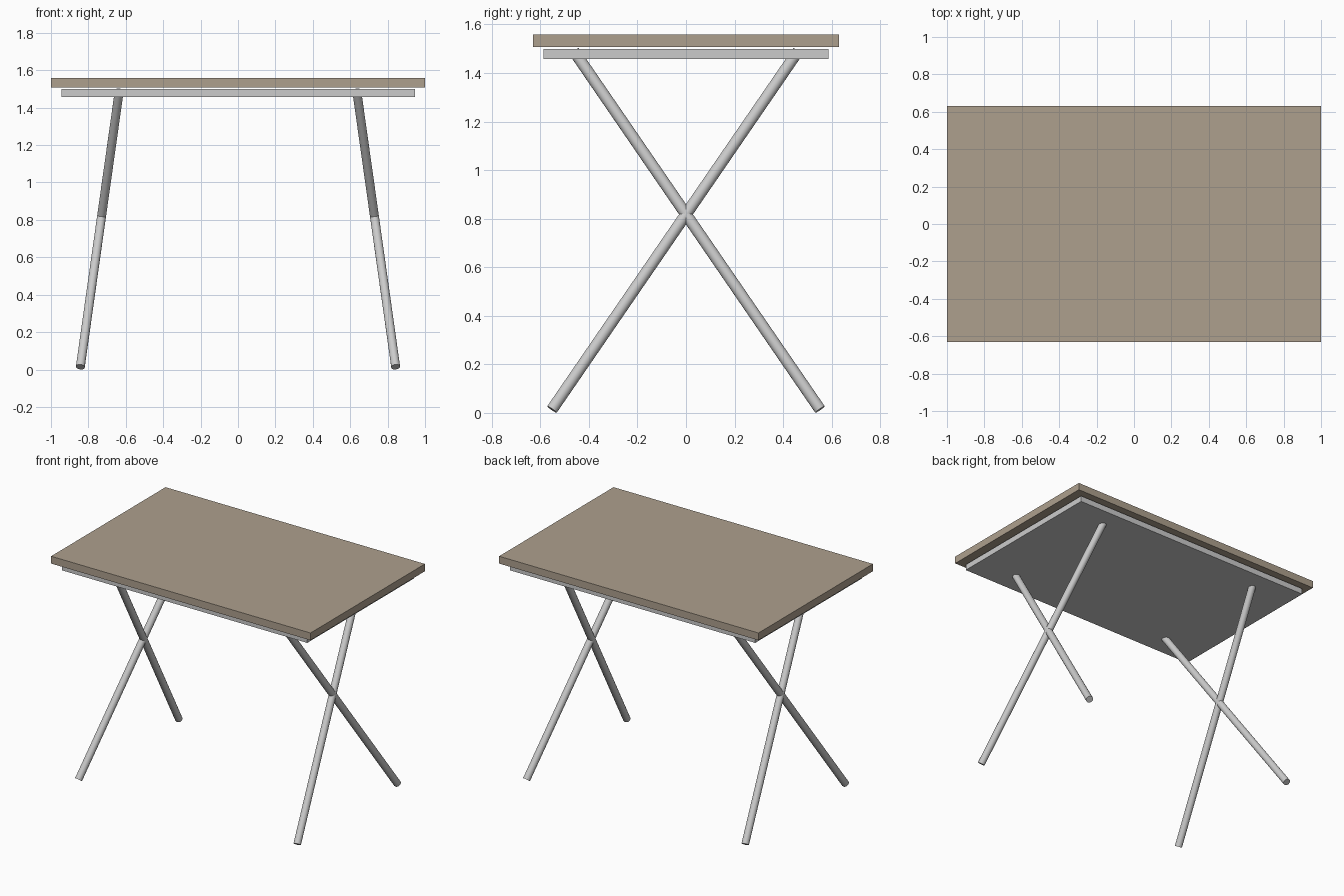
import bpy
from mathutils import Vector

if "Cube" in bpy.data.objects:
    bpy.data.objects.remove(bpy.data.objects["Cube"])

wood = bpy.data.materials.new("wood")
wood.diffuse_color = (0.42, 0.35, 0.27, 1)
wood.use_nodes = True
wood.node_tree.nodes["Principled BSDF"].inputs["Base Color"].default_value = wood.diffuse_color


def slab(name, sx, sy, z0, z1):
    bpy.ops.mesh.primitive_cube_add(size=1, location=(0, 0, (z0 + z1) / 2))
    ob = bpy.context.object
    ob.name = name
    ob.scale = (sx, sy, z1 - z0)
    bpy.ops.object.transform_apply(location=False, rotation=False, scale=True)
    return ob


def rod(name, a, b, r=0.024):
    a, b = Vector(a), Vector(b)
    bpy.ops.mesh.primitive_cylinder_add(vertices=16, radius=r, depth=(b - a).length,
                                        location=(a + b) / 2)
    ob = bpy.context.object
    ob.name = name
    ob.rotation_euler = (b - a).to_track_quat('Z', 'Y').to_euler()
    bpy.ops.object.shade_smooth_by_angle()
    return ob


# Wooden top and the grey panel just beneath it
top = slab("table_top", 2.0, 1.26, 1.507, 1.558)
top.data.materials.append(wood)
slab("under_panel", 1.89, 1.175, 1.458, 1.499)

# Crossed legs, leaning inward towards the top
for side, sx in (("left", -1), ("right", 1)):
    for end, sy in (("front", -1), ("back", 1)):
        rod(f"{side}_{end}_leg",
            (sx * 0.843, sy * 0.552, 0.014), (sx * 0.635, -sy * 0.461, 1.489))
